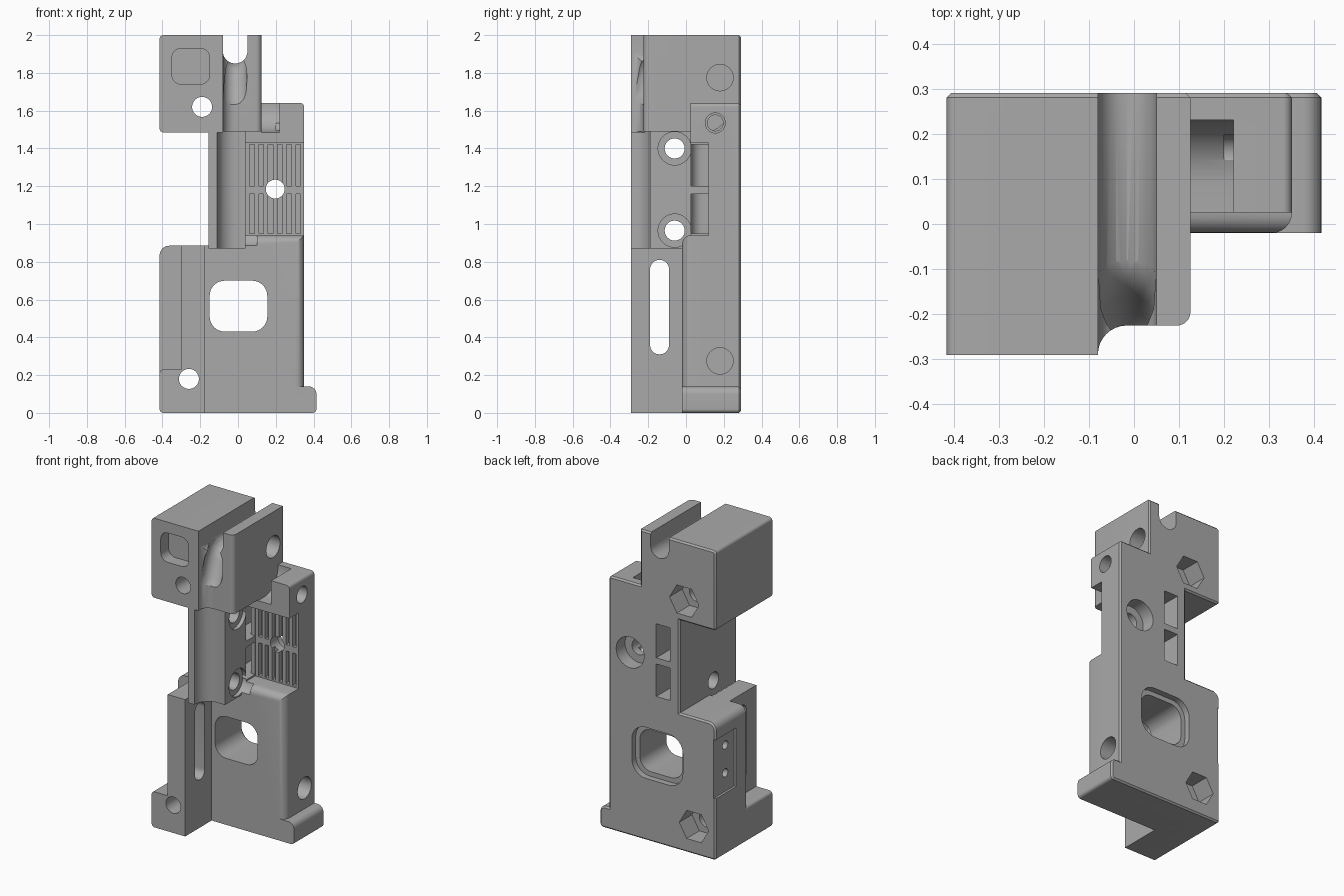
import bpy, bmesh, math
from mathutils import Vector

if "Cube" in bpy.data.objects:
    bpy.data.objects.remove(bpy.data.objects["Cube"], do_unlink=True)

grey = bpy.data.materials.new("plain grey")
grey.use_nodes = True
grey.diffuse_color = (0.4, 0.4, 0.4, 1)
grey.node_tree.nodes["Principled BSDF"].inputs["Base Color"].default_value = (0.4, 0.4, 0.4, 1)


def rounded(points, steps=8):
    """Round right-angled corners given as (u, v, radius)."""
    out = []
    for i, p in enumerate(points):
        here = Vector(p[:2])
        if len(p) < 3:
            out.append(here)
            continue
        da = (Vector(points[i - 1][:2]) - here).normalized()
        db = (Vector(points[(i + 1) % len(points)][:2]) - here).normalized()
        r = p[2]
        for s in range(steps + 1):
            t = math.pi / 2 * s / steps
            out.append(here + (da + db) * r - db * r * math.cos(t) - da * r * math.sin(t))
    return out


def rect(u0, u1, v0, v1, r=0):
    corners = [(u0, v0), (u1, v0), (u1, v1), (u0, v1)]
    return [c + (r,) for c in corners] if r else corners


def add_object(name, bm):
    bmesh.ops.recalc_face_normals(bm, faces=bm.faces)
    mesh = bpy.data.meshes.new(name)
    bm.to_mesh(mesh)
    bm.free()
    ob = bpy.data.objects.new(name, mesh)
    mesh.materials.append(grey)
    bpy.context.scene.collection.objects.link(ob)
    return ob


def prism(name, axis, points, a, b, bevel=None, offset=0, segments=1):
    """Extrude a 2D profile along an axis from a to b; bevel edges chosen by a rule."""
    place = {"x": lambda u, v, w: (w, u, v),
             "y": lambda u, v, w: (u, w, v),
             "z": lambda u, v, w: (u, v, w)}[axis]
    bm = bmesh.new()
    pts = rounded(points)
    low = [bm.verts.new(place(p[0], p[1], a)) for p in pts]
    high = [bm.verts.new(place(p[0], p[1], b)) for p in pts]
    bm.faces.new(low)
    bm.faces.new(high)
    for i in range(len(pts)):
        j = (i + 1) % len(pts)
        bm.faces.new((low[i], low[j], high[j], high[i]))
    bmesh.ops.recalc_face_normals(bm, faces=bm.faces)
    if bevel:
        edges = [e for e in bm.edges if all(bevel(v.co) for v in e.verts)]
        bmesh.ops.bevel(bm, geom=edges, offset=offset, segments=segments,
                        profile=0.5, affect='EDGES')
    return add_object(name, bm)


def bore(axis, u, v, r, a, b, sides=32):
    ring = [(u + r * math.cos(2 * math.pi * k / sides),
             v + r * math.sin(2 * math.pi * k / sides)) for k in range(sides)]
    return prism("bore", axis, ring, a, b)


def evaluated_mesh(ob):
    dg = bpy.context.evaluated_depsgraph_get()
    return bpy.data.meshes.new_from_object(ob.evaluated_get(dg))


def combine(body, other, operation):
    mod = body.modifiers.new("combine", 'BOOLEAN')
    mod.operation = operation
    mod.solver = 'EXACT'
    mod.object = other
    mesh = evaluated_mesh(body)
    body.modifiers.clear()
    body.data = mesh
    bpy.data.objects.remove(other, do_unlink=True)


# Back plate: the full outline, with a fine chamfer around the back
outline = [(-0.415, 0, 0.02), (0.415, 0, 0.02), (0.415, 0.14, 0.04), (0.35, 0.14),
           (0.35, 1.64, 0.02), (0.125, 1.64), (0.125, 2), (-0.415, 2, 0.02),
           (-0.415, 1.485, 0.02), (-0.155, 1.485), (-0.155, 0.885), (-0.415, 0.885, 0.05)]
body = prism("bracket_body", "y", outline, 0.12, 0.29,
             lambda c: c.y > 0.28, 0.01)

solids = [
    # Lower plate with rounded right and top front edges
    prism("lower_plate", "y", [(-0.415, 0, 0.02), (0.35, 0), (0.35, 0.94), (-0.155, 0.94),
                               (-0.155, 0.885), (-0.415, 0.885, 0.05)], -0.02, 0.15,
          lambda c: c.y < 0 and (c.x > 0.34 or c.z > 0.93) and c.x > -0.16, 0.045, 6),
    prism("side_foot", "y", [(0.3, 0), (0.415, 0, 0.02), (0.415, 0.14, 0.04), (0.3, 0.14)],
          -0.02, 0.15),
    # Front column and its foot
    prism("front_column", "y", rect(-0.3, -0.175, 0, 0.885), -0.29, 0.05),
    prism("front_foot", "y", [(-0.415, 0, 0.02), (-0.175, 0), (-0.175, 0.23), (-0.415, 0.23, 0.02)],
          -0.29, 0.05),
    # Middle column with a hollow front corner
    prism("middle_column", "z", [(-0.155, -0.29), (-0.11, -0.29), (-0.11, -0.19, 0.099),
                                 (0.04, -0.19), (0.04, 0.2), (-0.155, 0.2)], 0.87, 1.5),
    # Upper block, grooved block and right block
    prism("upper_block", "y", [(-0.415, 1.485, 0.02), (-0.08, 1.485), (-0.08, 2),
                               (-0.415, 2, 0.02)], -0.29, 0.15),
    prism("groove_block", "z", [(-0.2, -0.29), (-0.08, -0.29), (-0.08, -0.225, 0.064),
                                (0.125, -0.225, 0.03), (0.125, 0.2), (-0.2, 0.2)], 1.49, 2),
    prism("right_block", "y", [(0, 1.43), (0.35, 1.43), (0.35, 1.64, 0.02), (0, 1.64)],
          0.025, 0.2),
]
for solid in solids:
    combine(body, solid, 'UNION')

cutters = [
    # Cable groove and the step beside the right block
    prism("groove", "y", [(-0.08, 2.1), (-0.08, 1.85, 0.064), (0.05, 1.85, 0.064), (0.05, 2.1)],
          -0.5, 0.5),
    prism("step", "x", [(-0.1, 1.485), (0.23, 1.485, 0.14), (0.23, 1.7), (-0.1, 1.7)],
          0.125, 0.22),
    # Window with a wider rim at the back
    prism("window", "y", rect(-0.15, 0.155, 0.43, 0.7, 0.08), -0.5, 0.5),
    prism("window_rim", "y", rect(-0.18, 0.185, 0.4, 0.73, 0.1), 0.25, 0.5),
    # Front pocket and side slot
    prism("pocket", "y", rect(-0.35, -0.15, 1.74, 1.93, 0.05), -0.5, -0.21),
    prism("side_slot", "x", rect(-0.19, -0.09, 0.31, 0.81, 0.049), -0.4, -0.1),
    # Left panel with two small holes
    prism("panel", "x", rect(0.08, 0.4, 0.4, 0.78), -0.5, -0.4),
    bore("x", 0.17, 0.52, 0.027, -0.5, -0.3),
    bore("x", 0.17, 0.7, 0.027, -0.5, -0.3),
    # Round holes on the right-hand faces
    bore("x", 0.18, 1.775, 0.07, 0.03, 0.2),
    bore("x", 0.18, 0.275, 0.07, 0.25, 0.5),
    bore("x", 0.155, 1.535, 0.053, 0.28, 0.5),
    bore("x", 0.155, 1.535, 0.042, 0.2, 0.4),
    # Hole through the ribbed plate, counterbored at the back
    bore("y", 0.197, 1.185, 0.05, -0.1, 0.5),
    bore("y", 0.197, 1.185, 0.1, 0.2, 0.5),
]
# Front bolt holes with hexagonal nut pockets behind
for x, z in ((-0.19, 1.62), (-0.26, 0.18)):
    cutters += [bore("y", x, z, 0.053, -0.5, 0.5), bore("y", x, z, 0.105, 0.16, 0.5, 6)]
# Bolt holes across the middle column
for z in (0.965, 1.4):
    cutters += [bore("x", -0.06, z, 0.053, -0.4, 0.2), bore("x", -0.06, z, 0.088, 0.015, 0.1)]
# Strap slots, and ribs made by cutting grooves either side of a cross bar
for low, high in ((0.95, 1.16), (1.2, 1.42)):
    cutters.append(prism("strap_slot", "z", [(-0.09, 0.4), (-0.09, 0.027, 0.06), (0.08, 0.027),
                                             (0.08, 0.119), (0.01, 0.119), (0.01, 0.4)], low, high))
    for k in range(6):
        x = 0.062 + 0.049 * k
        cutters.append(prism("rib_groove", "y", rect(x, x + 0.025, low, high), 0.05, 0.15))

# Scoop leading the cable groove down the front
curve = bpy.data.curves.new("scoop", 'CURVE')
curve.dimensions = '3D'
curve.bevel_depth = 0.063
curve.bevel_resolution = 6
curve.use_fill_caps = True
path = [(-0.02, 1.916), (-0.1, 1.91), (-0.17, 1.87), (-0.215, 1.8), (-0.25, 1.7), (-0.33, 1.6)]
spline = curve.splines.new('POLY')
spline.points.add(len(path) - 1)
for point, (y, z) in zip(spline.points, path):
    point.co = (-0.015, y, z, 1)
tube = bpy.data.objects.new("scoop_path", curve)
bpy.context.scene.collection.objects.link(tube)
bm = bmesh.new()
bm.from_mesh(evaluated_mesh(tube))
bmesh.ops.remove_doubles(bm, verts=bm.verts, dist=0.0005)
bpy.data.objects.remove(tube, do_unlink=True)
cutters.append(add_object("scoop", bm))

for cutter in cutters:
    combine(body, cutter, 'DIFFERENCE')

bpy.ops.object.select_all(action='DESELECT')
body.select_set(True)
bpy.context.view_layer.objects.active = body
bpy.ops.object.shade_smooth_by_angle(angle=math.radians(30))
